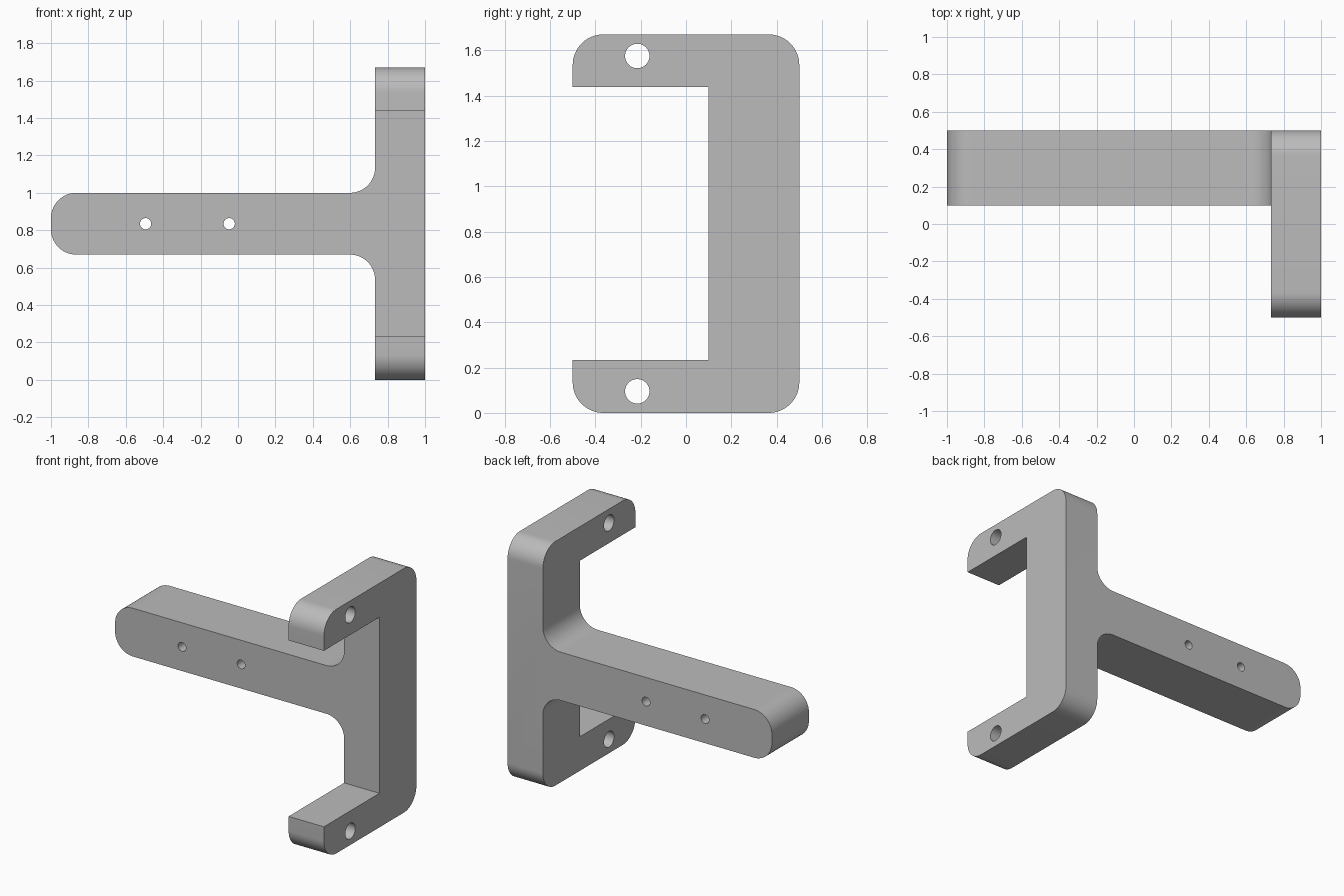
import bpy
import bmesh
import math
from mathutils import Vector, Matrix

cube = bpy.data.objects.get("Cube")
if cube:
    bpy.data.objects.remove(cube, do_unlink=True)

grey = bpy.data.materials.new("plain_grey")
grey.use_nodes = True
COLOUR = (0.5, 0.5, 0.5, 1)
grey.diffuse_color = COLOUR
grey.node_tree.nodes["Principled BSDF"].inputs["Base Color"].default_value = COLOUR

HEIGHT, MID = 1.67, 0.835
RADIUS, STEPS = 0.135, 16


def rounded(corners):
    """Outline from (a, b, radius) corners; a zero radius stays sharp."""
    points = []
    for i, (a, b, r) in enumerate(corners):
        p = Vector((a, b))
        if not r:
            points.append(p)
            continue
        u = (Vector(corners[i - 1][:2]) - p).normalized()
        v = (Vector(corners[(i + 1) % len(corners)][:2]) - p).normalized()
        for k in range(STEPS + 1):
            t = math.pi / 2 * k / STEPS
            points.append(p + r * (u + v - v * math.cos(t) - u * math.sin(t)))
    return points


def add_object(name, bm):
    bmesh.ops.recalc_face_normals(bm, faces=bm.faces)
    mesh = bpy.data.meshes.new(name)
    bm.to_mesh(mesh)
    bm.free()
    mesh.materials.append(grey)
    obj = bpy.data.objects.new(name, mesh)
    bpy.context.collection.objects.link(obj)
    return obj


def extrude(name, outline, place, depth):
    """Prism of an outline; place maps (a, b, depth) to a 3D point."""
    bm = bmesh.new()
    face = bm.faces.new([bm.verts.new(place(p.x, p.y, -depth)) for p in outline])
    made = bmesh.ops.extrude_face_region(bm, geom=[face])["geom"]
    verts = [g for g in made if isinstance(g, bmesh.types.BMVert)]
    bmesh.ops.translate(bm, verts=verts, vec=place(0, 0, 2 * depth))
    return add_object(name, bm)


def drill(name, centre, radius, axis):
    bm = bmesh.new()
    turn = Matrix.Rotation(math.pi / 2, 4, "Y" if axis == "X" else "X")
    bmesh.ops.create_cone(bm, cap_ends=True, segments=40, radius1=radius,
                          radius2=radius, depth=1,
                          matrix=Matrix.Translation(centre) @ turn)
    return add_object(name, bm)


def combine(target, tool, operation):
    mod = target.modifiers.new(tool.name, "BOOLEAN")
    mod.operation, mod.object, mod.solver = operation, tool, "EXACT"
    bpy.context.view_layer.objects.active = target
    bpy.ops.object.modifier_apply(modifier=mod.name)
    bpy.data.objects.remove(tool, do_unlink=True)


# Front outline: upright plate with a filleted, round-ended arm
upper = [(1, HEIGHT + 0.1, 0), (0.733, HEIGHT + 0.1, 0),
         (0.733, 1.0, RADIUS), (-1, 1.0, RADIUS)]
lower = [(x, HEIGHT - z, r) for x, z, r in reversed(upper)]
bracket = extrude("bracket", rounded(upper + lower),
                  lambda a, b, d: Vector((a, d, b)), 0.7)

# Side outline: open clamp with rounded outer corners
top = [(0.5, HEIGHT, RADIUS), (-0.5, HEIGHT, RADIUS),
       (-0.5, 1.437, 0), (0.1, 1.437, 0)]
bottom = [(y, HEIGHT - z, r) for y, z, r in reversed(top)]
clamp = extrude("clamp_shape", rounded(top + bottom),
                lambda a, b, d: Vector((d, a, b)), 1.2)
combine(bracket, clamp, "INTERSECT")

# Pin holes through the jaws, screw holes through the arm
for z in (MID - 0.74, MID + 0.74):
    combine(bracket, drill("jaw_hole", (0.87, -0.215, z), 0.054, "X"), "DIFFERENCE")
for x in (-0.494, -0.047):
    combine(bracket, drill("arm_hole", (x, 0.3, MID), 0.03, "Y"), "DIFFERENCE")

# Smooth curves with crisp edges
bpy.ops.object.select_all(action="DESELECT")
bracket.select_set(True)
bpy.context.view_layer.objects.active = bracket
bpy.ops.object.shade_smooth_by_angle(angle=math.radians(30))
